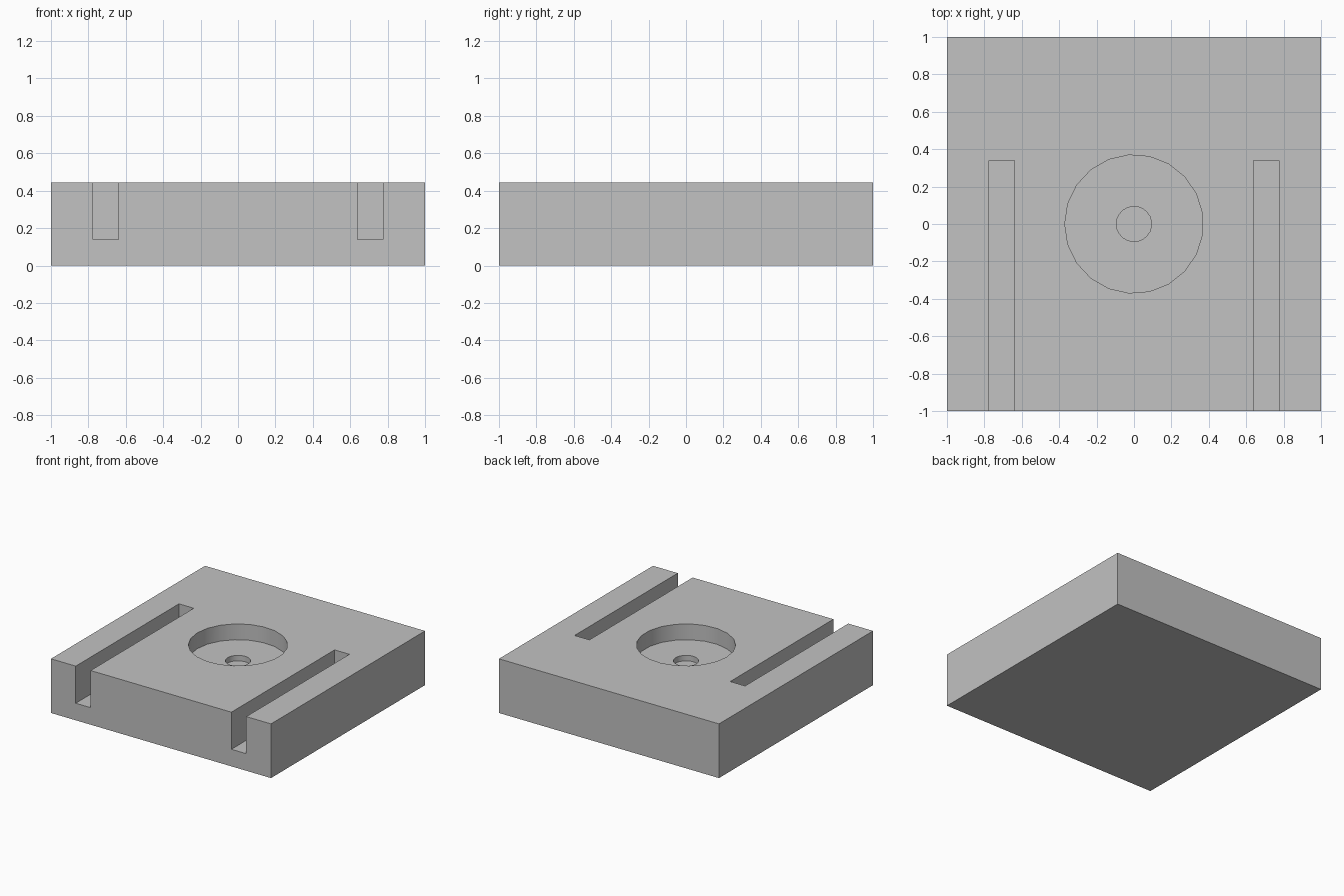
import bpy
from math import pi

default = bpy.data.objects.get("Cube")
if default:
    bpy.data.objects.remove(default, do_unlink=True)

HEIGHT = 0.445
ABOVE = HEIGHT + 0.1  # cutters reach past the top face

grey = bpy.data.materials.new("light_grey")
grey.use_nodes = True
colour = (0.54, 0.54, 0.54, 1)
grey.diffuse_color = colour
grey.node_tree.nodes["Principled BSDF"].inputs["Base Color"].default_value = colour


def box(name, low, high):
    """Box between two opposite corners."""
    centre = [(a + b) / 2 for a, b in zip(low, high)]
    bpy.ops.mesh.primitive_cube_add(size=1, location=centre)
    obj = bpy.context.object
    obj.name = name
    obj.scale = [b - a for a, b in zip(low, high)]
    bpy.ops.object.transform_apply(location=True, rotation=True, scale=True)
    obj.data.materials.append(grey)
    return obj


def round_cutter(name, radius, bottom):
    """Upright faceted cylinder with one corner pointing to -x."""
    bpy.ops.mesh.primitive_cylinder_add(
        vertices=21, radius=radius, depth=ABOVE - bottom,
        location=(0, 0, (ABOVE + bottom) / 2), rotation=(0, 0, pi / 2))
    obj = bpy.context.object
    obj.name = name
    bpy.ops.object.transform_apply(location=True, rotation=True, scale=True)
    obj.data.materials.append(grey)
    return obj


def cut(target, cutter):
    """Subtract the cutter and discard it."""
    mod = target.modifiers.new(cutter.name, "BOOLEAN")
    mod.operation = "DIFFERENCE"
    mod.solver = "EXACT"
    mod.object = cutter
    cutter.hide_render = True
    bpy.ops.object.select_all(action="DESELECT")
    target.select_set(True)
    bpy.context.view_layer.objects.active = target
    bpy.ops.object.modifier_apply(modifier=mod.name)
    bpy.data.objects.remove(cutter, do_unlink=True)


# Square block
block = box("slotted_block", (-1, -1, 0), (1, 1, HEIGHT))

# Two long slots open at the front and top
for side, name in ((-1, "right_slot"), (1, "left_slot")):
    inner, outer = sorted((side * 0.64, side * 0.775))
    cut(block, box(name, (inner, -1.1, 0.14), (outer, 0.34, ABOVE)))

# Stepped round recess in the centre
cut(block, round_cutter("wide_recess", 0.37, 0.315))
cut(block, round_cutter("small_recess", 0.094, 0.27))

# Soften only the shallow facets of the recess walls
block.select_set(True)
bpy.context.view_layer.objects.active = block
bpy.ops.object.shade_smooth_by_angle(angle=pi / 6)
